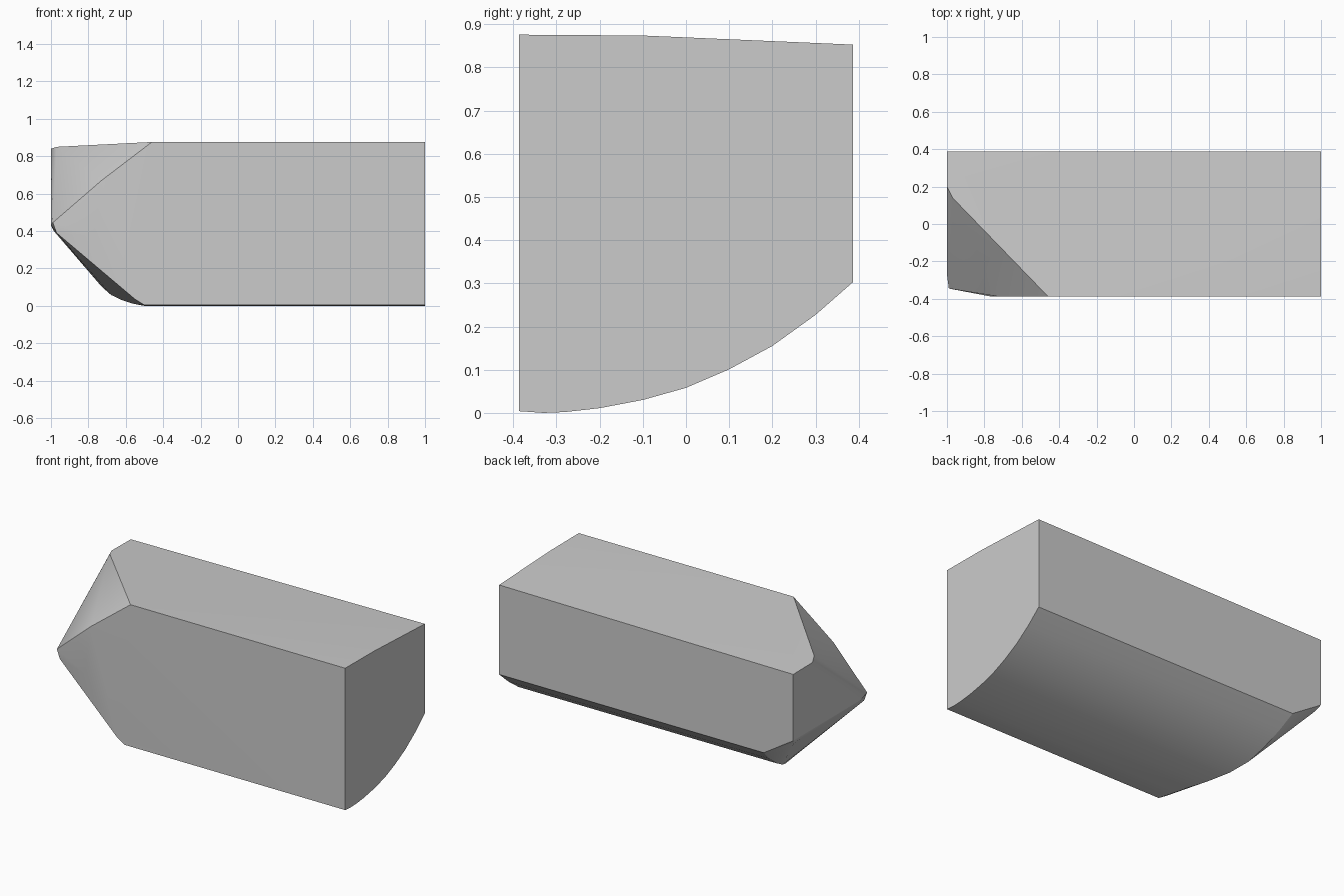
import bpy, bmesh, math

if "Cube" in bpy.data.objects:
    bpy.data.objects.remove(bpy.data.objects["Cube"])

# Cross-section (y, z) at the flat right-hand end
bottom = [(-0.387, 0.004), (-0.33, 0.0), (-0.28, 0.002), (-0.2, 0.011), (-0.1, 0.03),
          (0.0, 0.058), (0.1, 0.101), (0.2, 0.155), (0.3, 0.227), (0.387, 0.303)]
top = [(0.387, 0.853), (-0.1, 0.874), (-0.387, 0.876)]


def bevel_x(y):
    """Where the curved underside meets the faceted left end."""
    if y < -0.3:
        return -0.5
    if y < 0.07:
        return -0.5 - 0.22 * (y + 0.3) / 0.37
    return -0.72 - 0.08 * (y - 0.07) / 0.317


points = [(1, y, z) for y, z in bottom + top]
points += [(bevel_x(y), y, z) for y, z in bottom]

# Corners of the faceted left end
points += [
    (-0.46, -0.387, 0.876), (-0.73, -0.387, 0.67), (-0.77, -0.387, 0.37),
    (-0.55, -0.387, 0.035),
    (-0.99, -0.345, 0.445), (-0.97, -0.345, 0.39),
    (-1, -0.27, 0.46), (-1, -0.27, 0.43),
    (-0.97, 0.14, 0.85), (-1, 0.2, 0.84),
    (-1, 0.387, 0.838), (-1, 0.387, 0.43), (-0.985, 0.36, 0.40),
]

# Solid faceted block
bm = bmesh.new()
for p in points:
    bm.verts.new(p)
hull = bmesh.ops.convex_hull(bm, input=bm.verts[:])
loose = [v for v in bm.verts if not v.link_faces]
bmesh.ops.delete(bm, geom=loose, context='VERTS')
bmesh.ops.dissolve_limit(bm, angle_limit=math.radians(0.5),
                         verts=bm.verts[:], edges=bm.edges[:])
bmesh.ops.recalc_face_normals(bm, faces=bm.faces[:])
mesh = bpy.data.meshes.new("faceted_block")
bm.to_mesh(mesh)
bm.free()
block = bpy.data.objects.new("faceted_block", mesh)
bpy.context.collection.objects.link(block)

# Soft shading on the curved underside, crisp main edges
bpy.context.view_layer.objects.active = block
block.select_set(True)
bpy.ops.object.shade_smooth_by_angle(angle=math.radians(20))
